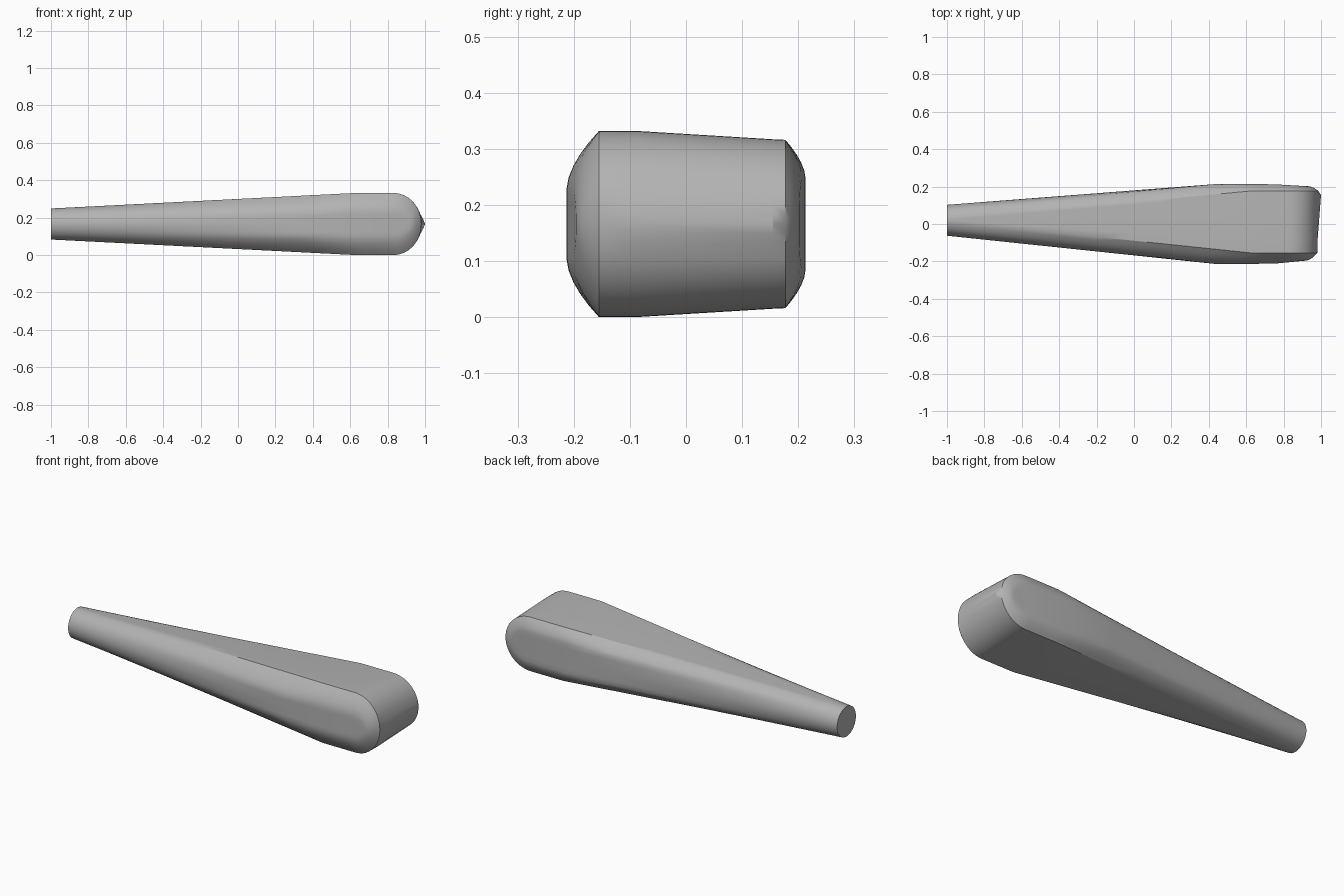
import bpy
import bmesh
import math

cube = bpy.data.objects.get("Cube")
if cube:
    bpy.data.objects.remove(cube, do_unlink=True)

MID_Z = 0.166        # height of the long axis
TAIL_X, TAIL_Y, TAIL_R = -1.0, 0.02, 0.083
NOSE_X = 0.83        # where the rounded nose begins
ARC = 14             # nose steps per quarter turn
STEPS = 10           # steps along the taper


def lerp(a, b, t):
    return a + (b - a) * t


def clamp(t):
    return max(0.0, min(1.0, t))


def outline(rim, depth, half, nose, angle, knee, peak=0.0):
    """One slice of the grip: out along the top, round the nose, back below."""
    upper = [lerp(TAIL_X, knee, i / STEPS) for i in range(STEPS + 1)]
    upper = [(x, None) for x in upper + [lerp(knee, 0.75, 0.5), 0.75]]
    upper += [(NOSE_X, math.pi / 2 * i / ARC) for i in range(ARC + 1)]
    points = []
    for x, turn in upper:
        t = clamp((x - TAIL_X) / (knee - TAIL_X))
        h = lerp(TAIL_R * math.cos(angle), half, t)
        if turn is not None:
            h = half * math.cos(turn)
            x = NOSE_X + nose * math.sin(turn)
            x += peak * clamp(1 - h / 0.05)
        # the bulged side falls away towards the nose
        fall = 1 - 0.3 * clamp((x - 0.74) / 0.18)
        y = lerp(TAIL_Y + TAIL_R * math.sin(angle), rim + depth * fall, t)
        points.append((x, y, h))
    top = [(x, y, MID_Z + h) for x, y, h in points]
    low = [(x, y, MID_Z - h) for x, y, h in reversed(points[:-1])]
    return top + low


def side_layers(sign, rim, depth, half, plate, nose, plate_nose):
    """Slices from the rim to the middle of a bulged side."""
    layers = []
    for s in (0, 0.2, 0.4, 0.6, 0.8, 1, 1.3, 1.6, 1.9):
        a, u = min(s, 1), max(s - 1, 0)
        turn = math.radians(4 + 44 * a + 40 * u)
        layers.append(outline(
            rim, sign * depth * (1 - (1 - a) ** 1.7),
            lerp(half, plate, a) * (1 - u),
            lerp(nose, plate_nose, a) * (1 - u),
            sign * turn, 0.63 - 0.2 * a))
    return layers


# Slices from front to back
front = side_layers(-1, -0.155, 0.058, 0.166, 0.062, 0.15, 0.09)
back = side_layers(1, 0.177, 0.036, 0.15, 0.082, 0.155, 0.1)
middle = [
    outline(-0.09, 0, 0.166, 0.151, math.radians(-2), 0.63),
    outline(0.155, 0, 0.151, 0.155, math.radians(2), 0.63, 0.015),
]
slices = front[::-1] + middle + back

# Skin the slices
bm = bmesh.new()
rows = [[bm.verts.new(p) for p in s] for s in slices]
count = len(rows[0])
for a, b in zip(rows, rows[1:]):
    for i in range(count - 1):
        bm.faces.new((a[i], a[i + 1], b[i + 1], b[i]))

# Close the two side plates
for row in (rows[0], rows[-1]):
    for i in range(count // 2):
        j = count - 1 - i
        ring = [row[i], row[i + 1], row[j - 1], row[j]]
        bm.faces.new(list(dict.fromkeys(ring)))

# Close the round tail end
bm.faces.new([r[0] for r in rows] + [r[-1] for r in reversed(rows)])
bmesh.ops.recalc_face_normals(bm, faces=bm.faces)

mesh = bpy.data.meshes.new("tapered_grip")
bm.to_mesh(mesh)
bm.free()
grip = bpy.data.objects.new("tapered_grip", mesh)
bpy.context.collection.objects.link(grip)

# Plain grey
grey = bpy.data.materials.new("plain_grey")
grey.use_nodes = True
colour = (0.45, 0.45, 0.45, 1)
grey.diffuse_color = colour
grey.node_tree.nodes["Principled BSDF"].inputs["Base Color"].default_value = colour
mesh.materials.append(grey)

bpy.ops.object.select_all(action="DESELECT")
grip.select_set(True)
bpy.context.view_layer.objects.active = grip
bpy.ops.object.shade_smooth_by_angle(angle=math.radians(30))
